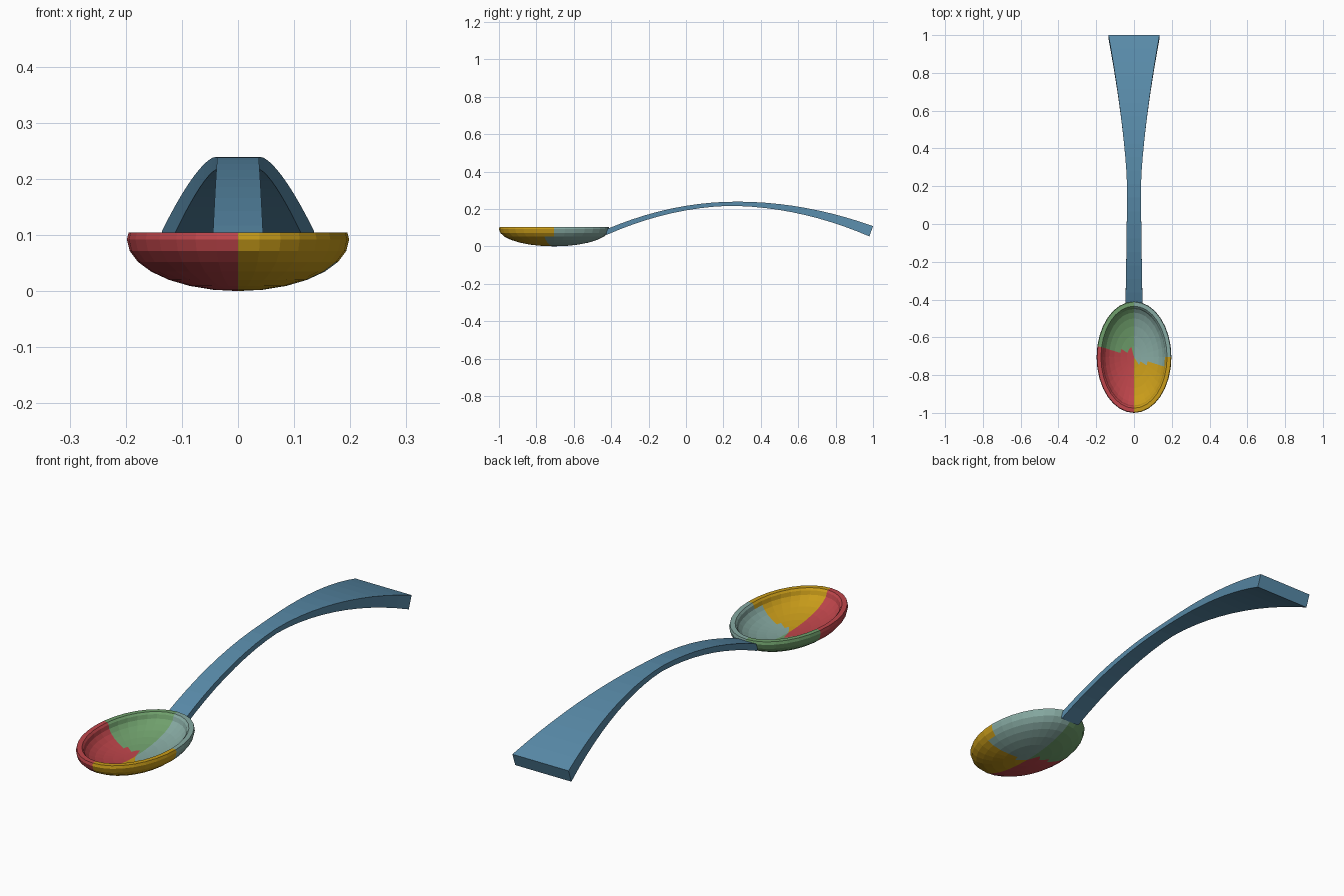
import bpy, bmesh, math
from mathutils import Vector

if "Cube" in bpy.data.objects:
    bpy.data.objects.remove(bpy.data.objects["Cube"])


def material(name, rgb):
    m = bpy.data.materials.new(name)
    m.diffuse_color = (*rgb, 1)
    m.use_nodes = True
    m.node_tree.nodes["Principled BSDF"].inputs["Base Color"].default_value = m.diffuse_color
    return m


def finish(bm, name, mats):
    bmesh.ops.recalc_face_normals(bm, faces=bm.faces)
    me = bpy.data.meshes.new(name)
    bm.to_mesh(me)
    bm.free()
    for m in mats:
        me.materials.append(m)
    ob = bpy.data.objects.new(name, me)
    bpy.context.collection.objects.link(ob)
    return ob


blue = material("blue", (0.10, 0.26, 0.40))
red = material("red", (0.52, 0.06, 0.07))
gold = material("gold", (0.58, 0.33, 0.01))
teal = material("teal", (0.24, 0.40, 0.36))
green = material("green", (0.16, 0.35, 0.15))

# Bowl: elliptical shell with a flat rim, each ring is (half width, half length, z)
CY, RX, RY, SEG, STEPS = -0.705, 0.198, 0.295, 32, 7
rings = []
for i in range(1, STEPS + 1):
    a = math.pi / 2 * i / STEPS
    rings.append((RX * math.sin(a), RY * math.sin(a), 0.092 * (1 - math.cos(a))))
rings += [(0.195, 0.292, 0.104), (0.175, 0.270, 0.104), (0.168, 0.262, 0.096)]
for i in range(STEPS - 1, 0, -1):
    a = math.pi / 2 * i / STEPS
    rings.append((0.168 * math.sin(a), 0.262 * math.sin(a), 0.096 - 0.074 * math.cos(a)))

bm = bmesh.new()
loops = []
for rx, ry, z in rings:
    loops.append([bm.verts.new((rx * math.cos(2 * math.pi * k / SEG),
                                CY + ry * math.sin(2 * math.pi * k / SEG), z))
                  for k in range(SEG)])
for a, b in zip(loops, loops[1:]):
    for k in range(SEG):
        n = (k + 1) % SEG
        bm.faces.new((a[k], a[n], b[n], b[k]))
for loop, z in ((loops[0], 0.0), (loops[-1], 0.022)):
    pole = bm.verts.new((0, CY, z))
    for k in range(SEG):
        bm.faces.new((loop[k], loop[(k + 1) % SEG], pole))
bm.normal_update()
# Colour quarters of the bowl
for f in bm.faces:
    c = f.calc_center_median()
    if c.x > 0:
        f.material_index = 1 if c.y < -0.73 else 2
    else:
        f.material_index = 0 if c.y < -0.67 else 3
finish(bm, "bowl", [red, gold, teal, green])


# Handle: arched bar, narrow in the middle and flared at the tip
def top_z(y):
    k = 0.246 if y > 0.27 else 0.305
    return 0.239 - k * (y - 0.27) ** 2


def half_width(y):
    if y < 0.2:
        return 0.037 + 0.008 * ((0.2 - y) / 0.62) ** 1.5
    return 0.037 + 0.098 * ((y - 0.2) / 0.8) ** 1.45


def thickness(y):
    if y < 0.2:
        return 0.022 + 0.006 * (0.2 - y) / 0.62
    return 0.022 + 0.036 * ((y - 0.2) / 0.8) ** 1.4


bm = bmesh.new()
N = 20
sections = []
for i in range(N + 1):
    y = -0.435 + 1.435 * i / N
    k = 0.246 if y > 0.27 else 0.305
    normal = Vector((0, 2 * k * (y - 0.27), 1)).normalized()
    w, top = half_width(y), Vector((0, y, top_z(y)))
    low = top - normal * thickness(y)
    side = Vector((w, 0, 0))
    sections.append([bm.verts.new(p) for p in (top - side, top + side, low + side, low - side)])
for a, b in zip(sections, sections[1:]):
    for k in range(4):
        n = (k + 1) % 4
        bm.faces.new((a[k], a[n], b[n], b[k]))
bm.faces.new(sections[0])
bm.faces.new(sections[-1])
finish(bm, "handle", [blue])
